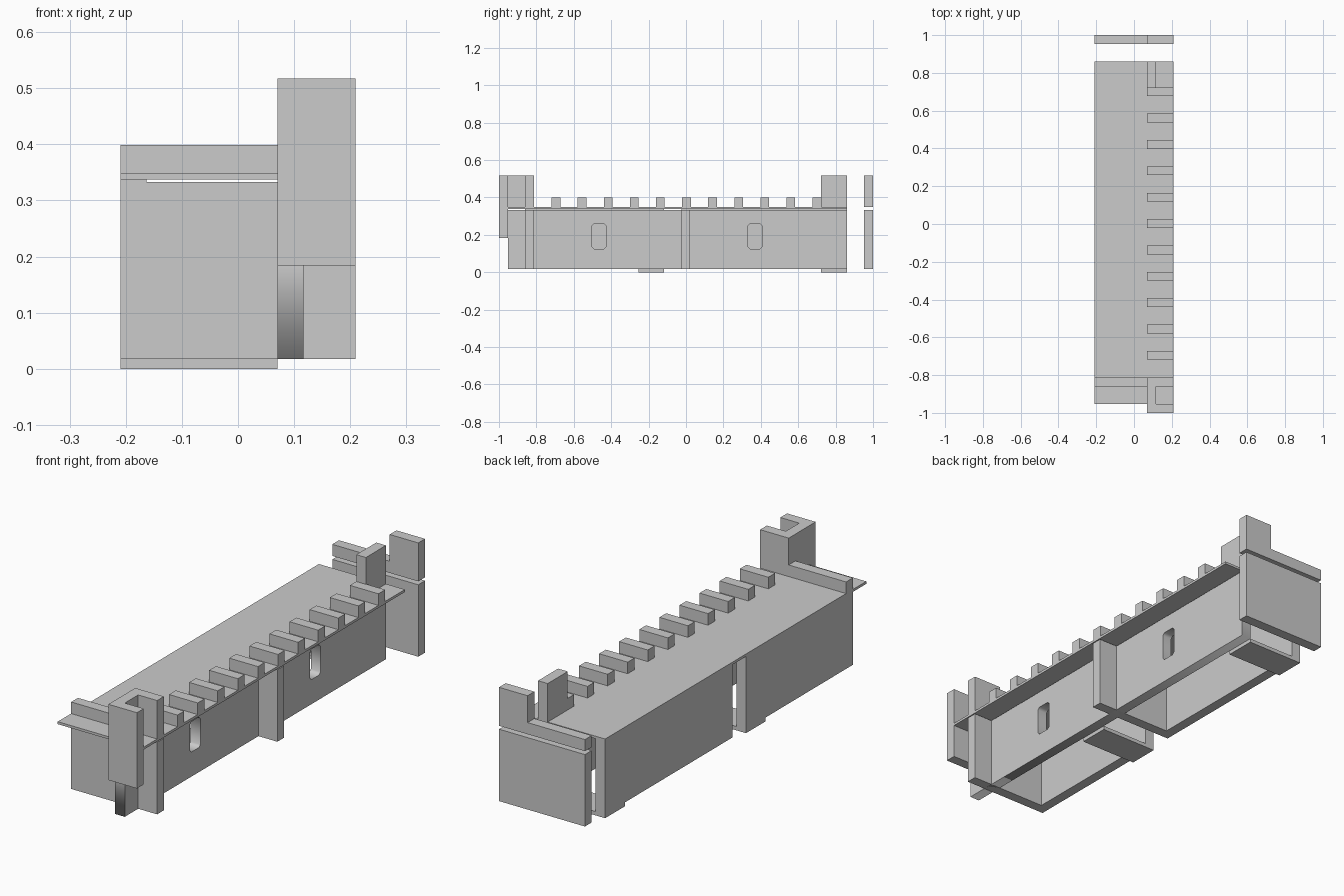
import bpy
import bmesh
import math

if "Cube" in bpy.data.objects:
    bpy.data.objects.remove(bpy.data.objects["Cube"])


def box(name, x, y, z):
    """Box from (min, max) ranges on each axis."""
    bm = bmesh.new()
    bmesh.ops.create_cube(bm, size=1)
    for v in bm.verts:
        for i, (a, b) in enumerate((x, y, z)):
            v.co[i] = a if v.co[i] < 0 else b
    me = bpy.data.meshes.new(name)
    bm.to_mesh(me)
    bm.free()
    ob = bpy.data.objects.new(name, me)
    bpy.context.collection.objects.link(ob)
    return ob


def outline(y, z, c=0.0):
    """Rectangle in the y-z plane with optional chamfered corners."""
    (a, b), (d, e) = y, z
    if not c:
        return [(a, d), (b, d), (b, e), (a, e)]
    return [(a + c, d), (b - c, d), (b, d + c), (b, e - c),
            (b - c, e), (a + c, e), (a, e - c), (a, d + c)]


FULL = (-0.209, 0.209)
INNER = (-0.209, 0.07)
OUTER = (0.07, 0.209)
SPINE = (0.07, 0.117)
LOW = (0.017, 0.333)
DECK = (0.337, 0.348)
RAIL = (0.348, 0.399)
TALL = (0.348, 0.517)

# outer wall with two window openings
cu = bpy.data.curves.new("outer_wall", 'CURVE')
cu.dimensions = '2D'
cu.fill_mode = 'BOTH'
cu.extrude = 0.0235
for pts in (outline((-0.953, 0.86), LOW),
            outline((-0.502, -0.428), (0.125, 0.258), 0.01),
            outline((0.332, 0.406), (0.125, 0.258), 0.01)):
    s = cu.splines.new('POLY')
    s.points.add(len(pts) - 1)
    for p, (u, v) in zip(s.points, pts):
        p.co = (u, v, 0, 1)
    s.use_cyclic_u = True
wall = bpy.data.objects.new("outer_wall", cu)
wall.rotation_euler = (math.pi / 2, 0, math.pi / 2)
wall.location.x = 0.0935
bpy.context.collection.objects.link(wall)
bpy.context.view_layer.objects.active = wall
wall.select_set(True)
bpy.ops.object.convert(target='MESH')

# cross walls that project outward as buttresses
box("front_cross_wall", FULL, (-0.86, -0.813), LOW)
box("middle_cross_wall", FULL, (-0.025, 0.022), LOW)

# inner walls leave a doorway at the end of each bay
box("front_inner_wall", (-0.209, -0.163), (-0.86, -0.118), (0.017, 0.337))
box("back_inner_wall", (-0.209, -0.163), (-0.025, 0.86), (0.017, 0.337))

# floor plates beside the doorways
for i, y in enumerate(((-0.255, -0.118), (0.721, 0.86))):
    box(f"floor_plate_{i}", INNER, y, (0, 0.017))

# walkway
box("walkway", FULL, (-0.953, 0.86), DECK)

# merlons along the outer edge
for i in range(11):
    y = -0.695 + i * 0.1395
    box(f"merlon_{i}", OUTER, (y - 0.0233, y + 0.0233), RAIL)

# front turret, open to the outside, and its low rail
box("front_turret_plate", OUTER, (-1, -0.953), (0.184, 0.517))
box("front_turret_back", SPINE, (-0.953, -0.86), TALL)
box("front_turret_side", OUTER, (-0.86, -0.813), TALL)
box("front_rail", INNER, (-0.86, -0.813), RAIL)

# back turret
box("back_turret_wall", SPINE, (0.721, 0.86), TALL)
box("back_end_wall", FULL, (0.953, 1), LOW)
box("back_rail", INNER, (0.953, 1), RAIL)
box("back_turret_plate", OUTER, (0.953, 1), TALL)
